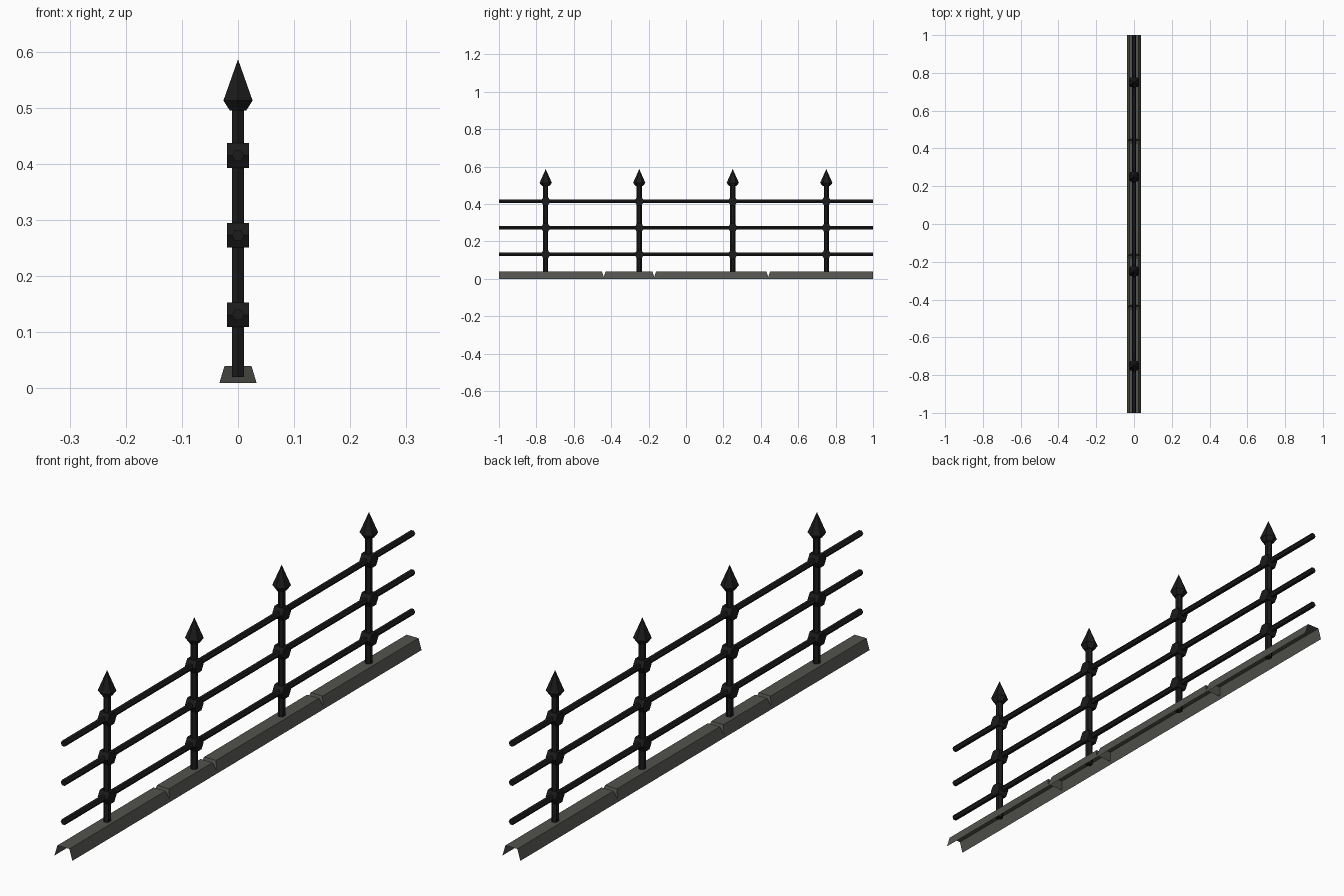
import bpy, bmesh, math
from mathutils import Vector

if "Cube" in bpy.data.objects:
    bpy.data.objects.remove(bpy.data.objects["Cube"])


def material(name, rgb):
    m = bpy.data.materials.new(name)
    m.diffuse_color = (*rgb, 1)
    m.use_nodes = True
    m.node_tree.nodes["Principled BSDF"].inputs["Base Color"].default_value = m.diffuse_color
    return m


IRON = material("black iron", (0.011, 0.011, 0.011))
STONE = material("dark grey stone", (0.085, 0.085, 0.076))


def loft(name, rings, mat, closed=True):
    """Skin equal-length rings; closed rings also get end caps."""
    bm = bmesh.new()
    vs = [[bm.verts.new(p) for p in r] for r in rings]
    n = len(vs[0])
    for a, b in zip(vs, vs[1:]):
        for i in range(n if closed else n - 1):
            j = (i + 1) % n
            bm.faces.new((a[i], a[j], b[j], b[i]))
    if closed:
        bm.faces.new(vs[0])
        bm.faces.new(vs[-1])
    bmesh.ops.remove_doubles(bm, verts=bm.verts, dist=1e-6)
    bmesh.ops.recalc_face_normals(bm, faces=bm.faces)
    me = bpy.data.meshes.new(name)
    bm.to_mesh(me)
    bm.free()
    me.materials.append(mat)
    ob = bpy.data.objects.new(name, me)
    bpy.context.collection.objects.link(ob)
    return ob


def hexagon(hx, hy):
    """Six points, corners on the second axis, flat sides on the first."""
    return [(hx * c, hy * s) for c, s in
            ((1, .5), (0, 1), (-1, .5), (-1, -.5), (0, -1), (1, -.5))]


# Stone kerb: hollow trapezoid channel with V-shaped joints
def kerb_section(y, top):
    w = 0.036 - 0.012 * top / 0.04
    return [(-0.036, y, 0), (-w, y, top), (w, y, top), (0.036, y, 0)]


stations = [(-1, .04)]
for y in (-0.44, -0.17, 0.44):
    stations += [(y - .01, .04), (y, .01), (y + .01, .04)]
stations.append((1, .04))
kerb = loft("kerb", [kerb_section(*s) for s in stations], STONE, closed=False)
if sum((f.normal.z for f in kerb.data.polygons)) < 0:
    kerb.data.flip_normals()

RAIL_Z = (0.131, 0.273, 0.415)

# Horizontal rails
for k, z in enumerate(RAIL_Z):
    loft(f"rail_{k}", [[(b, y, z + a) for a, b in hexagon(.0095, .011)]
                       for y in (-1, 1)], IRON)

for i, y in enumerate((-0.75, -0.25, 0.25, 0.75)):
    # Post
    loft(f"post_{i}", [[(a, y + b, z) for a, b in hexagon(.0105, .0135)]
                       for z in (0.02, 0.5)], IRON)
    # Spear head: short flare, widest ring, pointed tip
    profile = ((0.495, .0145, .019), (0.513, .026, .033), (0.586, .0002, .0002))
    loft(f"spear_head_{i}", [[(a, y + b, z) for a, b in hexagon(hx, hy)]
                             for z, hx, hy in profile], IRON)
    # Hexagonal collars where rails cross
    for k, z in enumerate(RAIL_Z):
        loft(f"collar_{i}_{k}", [[(x, y + b, z + a) for a, b in hexagon(.022, .0254)]
                                 for x in (-0.02, 0.02)], IRON)
